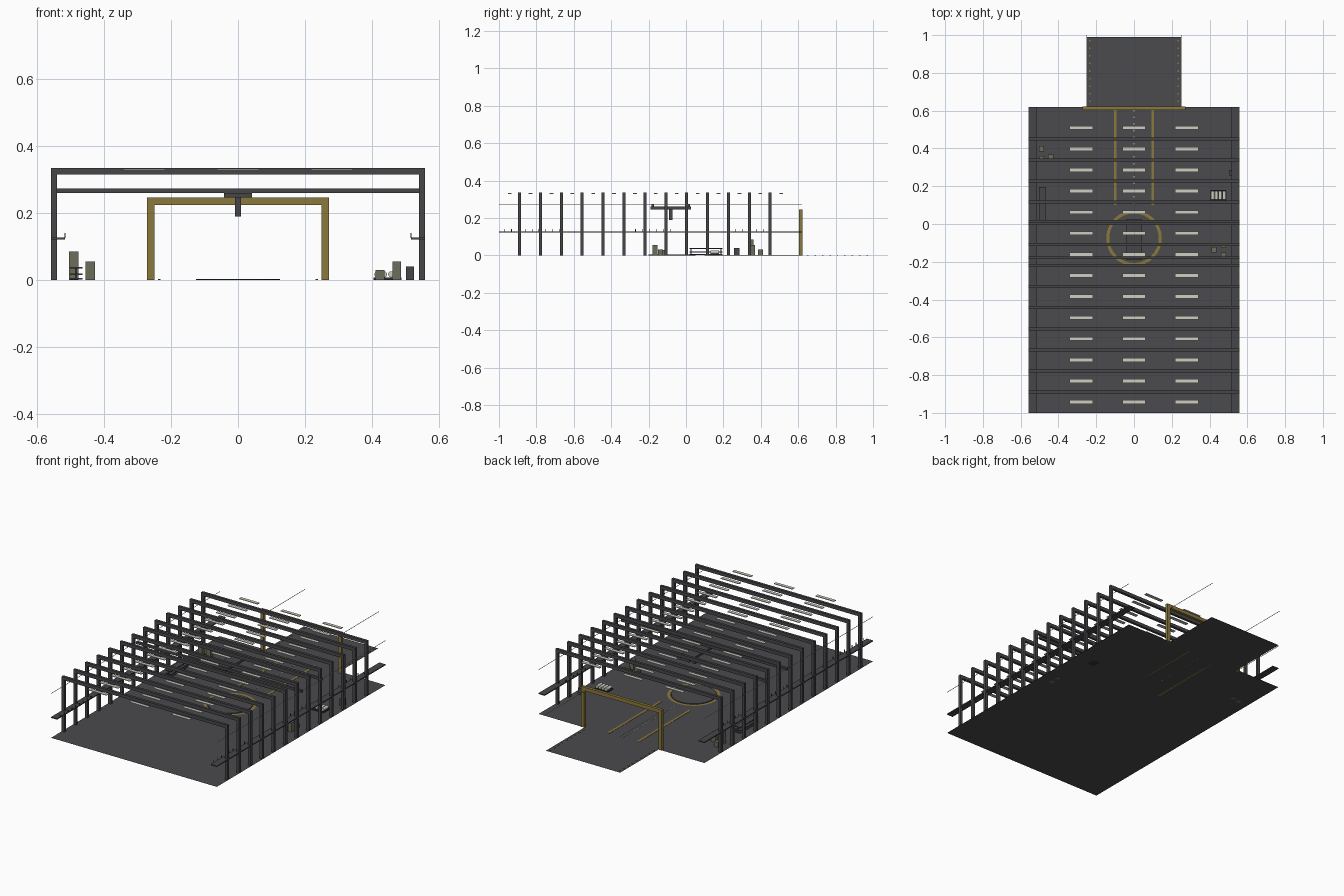
import bpy, bmesh, math
from mathutils import Matrix

if "Cube" in bpy.data.objects:
    bpy.data.objects.remove(bpy.data.objects["Cube"])


def material(name, r, g, b):
    m = bpy.data.materials.new(name)
    m.use_nodes = True
    m.diffuse_color = (r, g, b, 1)
    m.node_tree.nodes["Principled BSDF"].inputs["Base Color"].default_value = (r, g, b, 1)
    return m


FLOOR = material("deck grey", 0.07, 0.068, 0.075)
STEEL = material("dark steel", 0.062, 0.062, 0.068)
DARK = material("charcoal", 0.03, 0.03, 0.033)
GOLD = material("hazard yellow", 0.26, 0.19, 0.045)
LIGHT = material("pale light", 0.62, 0.62, 0.54)
OLIVE = material("olive crate", 0.15, 0.155, 0.105)


def finish(name, bm, mat):
    mesh = bpy.data.meshes.new(name)
    bm.to_mesh(mesh)
    bm.free()
    mesh.materials.append(mat)
    ob = bpy.data.objects.new(name, mesh)
    bpy.context.collection.objects.link(ob)
    return ob


def boxes(name, mat, spans):
    """One object from boxes given as (x0, x1, y0, y1, z0, z1)."""
    bm = bmesh.new()
    for x0, x1, y0, y1, z0, z1 in spans:
        place = Matrix.Translation(((x0 + x1) / 2, (y0 + y1) / 2, (z0 + z1) / 2))
        size = Matrix.Diagonal((x1 - x0, y1 - y0, z1 - z0, 1))
        bmesh.ops.create_cube(bm, size=1, matrix=place @ size)
    return finish(name, bm, mat)


def mirrored(spans):
    return spans + [(-b, -a, *rest) for a, b, *rest in spans]


def sheet(name, mat, x0, x1, y0, y1, z=0):
    bm = bmesh.new()
    bm.faces.new([bm.verts.new(p) for p in
                  ((x0, y0, z), (x1, y0, z), (x1, y1, z), (x0, y1, z))])
    return finish(name, bm, mat)


FRONT, BACK, HALF = -1.0, 0.62, 0.558
PITCH = 0.1117

# Decks
sheet("hall_floor", FLOOR, -HALF, HALF, FRONT, BACK)
sheet("launch_apron", FLOOR, -0.25, 0.25, BACK, 0.99)

# Portal frames and the roof lamps between them
frame = mirrored([(HALF - 0.018, HALF, -0.008, 0.008, 0, 0.315)])
frame.append((-HALF, HALF, -0.008, 0.008, 0.315, 0.335))
for i in range(13):
    ob = boxes("portal_frame", STEEL, frame)
    ob.location.y = -0.89 + i * PITCH
boxes("roof_lamps", LIGHT,
      [(x - 0.062, x + 0.062, y - 0.01, y + 0.01, 0.329, 0.333)
       for x in (-0.28, 0, 0.28)
       for y in [-0.943 + i * PITCH for i in range(14)]])

# Side walkways with short rail posts
boxes("side_walkways", STEEL, mirrored([(0.517, HALF, FRONT, BACK, 0.121, 0.127)]))
posts = [start + k * 0.037 for start in (-0.97, -0.86, -0.27, 0.23) for k in range(6)]
boxes("rail_posts", STEEL,
      mirrored([(0.515, 0.518, y - 0.0015, y + 0.0015, 0.125, 0.141) for y in posts]))

# Slim light lines along the walls and over the apron
boxes("wall_light_lines", LIGHT,
      mirrored([(HALF - 0.002, HALF, FRONT, BACK, 0.269, 0.271)]))
boxes("apron_light_lines", LIGHT,
      mirrored([(0.249, 0.251, BACK, 1.0, 0.22, 0.222)]))

# Bridge crane
boxes("crane_bridge", STEEL,
      [(-HALF, HALF, y - 0.007, y + 0.007, 0.26, 0.274) for y in (-0.178, 0.015)])
boxes("crane_trolley", STEEL, [(-0.042, 0.042, -0.19, 0.027, 0.246, 0.26)])
boxes("crane_hoist", STEEL, [(-0.009, 0.009, -0.09, -0.073, 0.19, 0.246)])

# Exit gate
boxes("exit_gate", GOLD, mirrored([(0.25, 0.272, 0.604, 0.622, 0, 0.224)])
      + [(-0.272, 0.272, 0.604, 0.622, 0.224, 0.246)])

# Lift disc and its painted ring
bm = bmesh.new()
bmesh.ops.create_cone(bm, cap_ends=True, segments=32, radius1=0.125, radius2=0.125,
                      depth=0.004, matrix=Matrix.Translation((0, -0.075, 0.002)))
finish("lift_disc", bm, FLOOR)
bm = bmesh.new()
rings = [[bm.verts.new((r * math.cos(a), r * math.sin(a) - 0.075, 0.0015))
          for a in [math.tau * i / 32 for i in range(32)]] for r in (0.131, 0.147)]
for i in range(32):
    j = (i + 1) % 32
    bm.faces.new((rings[0][i], rings[1][i], rings[1][j], rings[0][j]))
finish("lift_ring", bm, GOLD)

# Floor markings
boxes("runway_stripes", GOLD, mirrored([(0.092, 0.106, 0.1, 0.605, 0, 0.0015)]))
boxes("runway_dots", LIGHT,
      [(-0.002, 0.002, y - 0.004, y + 0.004, 0, 0.002)
       for y in [0.11 + k * 0.035 for k in range(15)]])
boxes("apron_markers", GOLD,
      mirrored([(0.231, 0.239, y - 0.004, y + 0.004, 0, 0.003)
                for y in [0.65 + k * 0.04 for k in range(9)]]))

# Crates
boxes("crates", OLIVE, [
    (-0.504, -0.477, 0.385, 0.412, 0, 0.03),
    (-0.504, -0.477, 0.335, 0.36, 0, 0.085),
    (-0.455, -0.427, 0.345, 0.368, 0, 0.055),
    (0.41, 0.437, -0.15, -0.122, 0, 0.03),
    (0.461, 0.486, -0.18, -0.152, 0, 0.055),
    (0.461, 0.486, -0.125, -0.105, 0, 0.028)])
boxes("tool_cabinet", STEEL, [(0.502, 0.526, 0.257, 0.286, 0, 0.04)])

# Storage rack
boxes("storage_rack", STEEL,
      [(-0.502, -0.465, 0.02, 0.195, z, z + 0.005) for z in (0.002, 0.015, 0.034)]
      + [(-0.486, -0.481, y, y + 0.005, 0, 0.035) for y in (0.025, 0.185)])

# Cradle with pale canisters
boxes("canister_cradle", DARK, [(0.405, 0.488, 0.125, 0.18, 0, 0.008)])
bm = bmesh.new()
for k in range(4):
    bmesh.ops.create_cone(
        bm, cap_ends=True, segments=12, radius1=0.009, radius2=0.009, depth=0.045,
        matrix=Matrix.Translation((0.416 + k * 0.0205, 0.153, 0.017))
        @ Matrix.Rotation(math.pi / 2, 4, "X"))
finish("canisters", bm, LIGHT)
